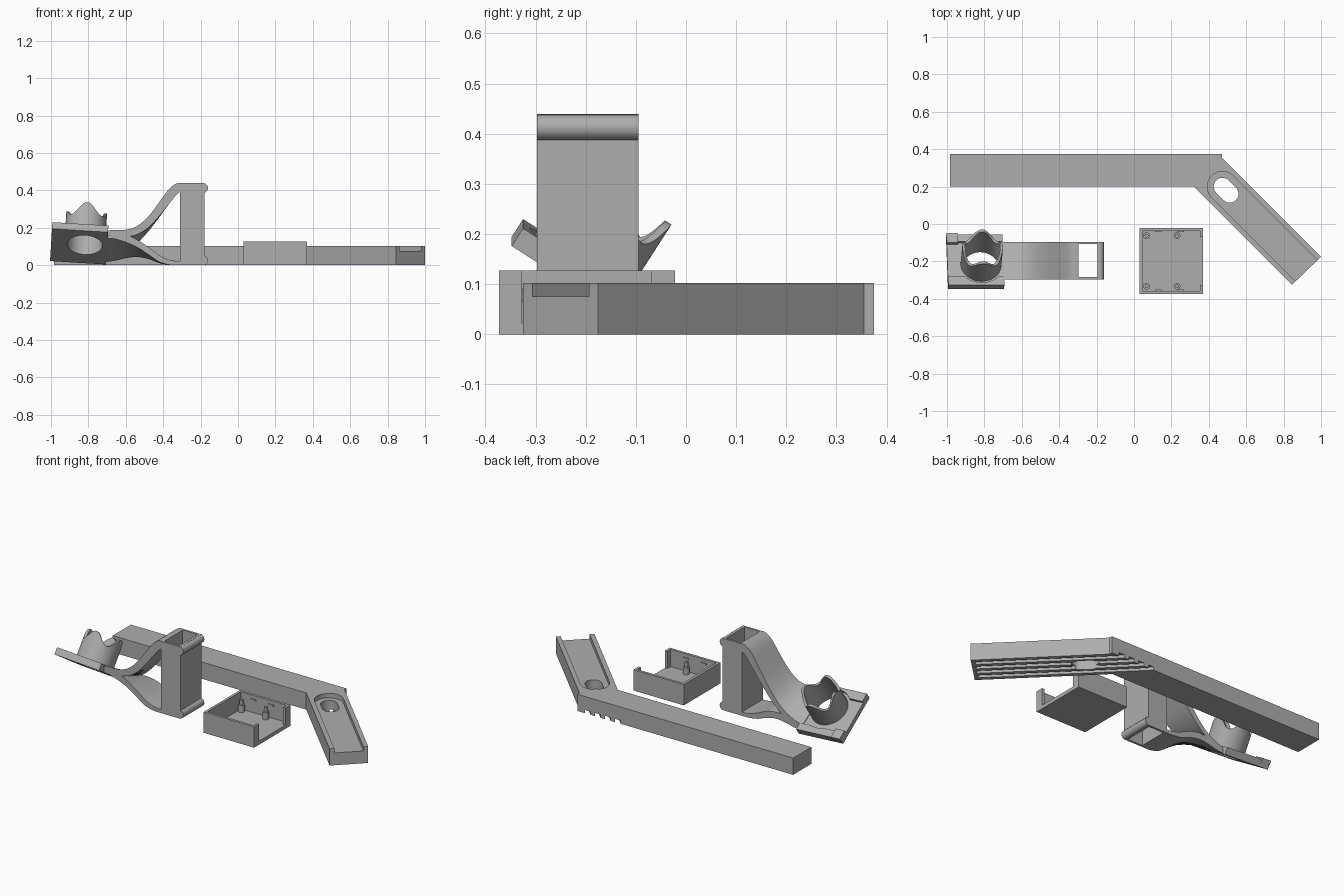
import bpy, bmesh, math
from mathutils import Matrix, Vector

if "Cube" in bpy.data.objects:
    bpy.data.objects.remove(bpy.data.objects["Cube"])

grey = bpy.data.materials.new("plain grey")
grey.diffuse_color = (0.42, 0.42, 0.42, 1)
grey.use_nodes = True
grey.node_tree.nodes["Principled BSDF"].inputs["Base Color"].default_value = grey.diffuse_color
I = Matrix.Identity(4)


def finish(name, bm, mat=I, smooth=False):
    bmesh.ops.recalc_face_normals(bm, faces=bm.faces)
    bm.transform(mat)
    me = bpy.data.meshes.new(name)
    bm.to_mesh(me)
    bm.free()
    me.materials.append(grey)
    ob = bpy.data.objects.new(name, me)
    bpy.context.collection.objects.link(ob)
    if smooth:
        bpy.context.view_layer.objects.active = ob
        bpy.ops.object.select_all(action='DESELECT')
        ob.select_set(True)
        bpy.ops.object.shade_smooth_by_angle(angle=math.radians(35))
    return ob


def prism(name, pts, z0, z1, mat=I, smooth=False):
    bm = bmesh.new()
    face = bm.faces.new([bm.verts.new((x, y, z0)) for x, y in pts])
    ext = bmesh.ops.extrude_face_region(bm, geom=[face])
    bmesh.ops.translate(bm, vec=(0, 0, z1 - z0),
                        verts=[v for v in ext["geom"] if isinstance(v, bmesh.types.BMVert)])
    return finish(name, bm, mat, smooth)


def box(name, x0, x1, y0, y1, z0, z1, mat=I):
    return prism(name, [(x0, y0), (x1, y0), (x1, y1), (x0, y1)], z0, z1, mat)


def capsule(a, b, r, n=20):
    # outline of a slot of radius r running from a to b
    t = math.atan2(b[1] - a[1], b[0] - a[0])
    pts = []
    for c, start in ((b, t - math.pi / 2), (a, t + math.pi / 2)):
        pts += [(c[0] + r * math.cos(start + math.pi * i / n),
                 c[1] + r * math.sin(start + math.pi * i / n)) for i in range(n + 1)]
    return pts


def circle(x, y, r, n=48):
    return [(x + r * math.cos(2 * math.pi * i / n), y + r * math.sin(2 * math.pi * i / n))
            for i in range(n)]


def cut(ob, *cutters):
    bpy.context.view_layer.objects.active = ob
    for c in cutters:
        m = ob.modifiers.new("cut", 'BOOLEAN')
        m.operation, m.solver, m.object = 'DIFFERENCE', 'EXACT', c
        bpy.ops.object.modifier_apply(modifier=m.name)
        bpy.data.objects.remove(c)


# --- Bent arm with channel, slot and grooved underside
arm = prism("bent_arm", [(-0.985, 0.2), (0.32, 0.2), (0.845, -0.325), (1.0, -0.175),
                         (0.47, 0.355), (0.47, 0.375), (-0.985, 0.375)], 0, 0.102)
along = Matrix.Translation((0.473, 0.2, 0)) @ Matrix.Rotation(-math.pi / 4, 4, 'Z')
cut(arm,
    prism("channel", capsule((0, 0), (0.9, 0), 0.081), 0.075, 0.2, along),
    prism("slot", capsule((0, 0), (0.055, 0), 0.047), -0.1, 0.2, along))
for i in range(4):
    y = -0.072 + 0.048 * i
    cut(arm, box("groove", -0.45, 0.615, y - 0.013, y + 0.013, -0.1, 0.02, along))

# --- Open tray with a gap in the right wall
tray = box("tray", 0.03, 0.37, -0.373, -0.022, 0, 0.127)
cut(tray, box("inside", 0.046, 0.354, -0.357, -0.038, 0.022, 0.3),
    box("gap", 0.3, 0.5, -0.327, -0.07, 0.022, 0.3))
for y in (-0.333, -0.062):
    for x in (0.067, 0.23):
        prism("tray_post", circle(x, y, 0.018, 20), 0.015, 0.065, smooth=True)
        prism("tray_pin", circle(x, y, 0.010, 16), 0.06, 0.092, smooth=True)
for y in (-0.357, -0.038):
    for x in (0.13, 0.25):
        box("tray_clip", x - 0.018, x + 0.018, y - 0.006, y + 0.006, 0.095, 0.105)

# --- Upright rectangular sleeve with rounded lips
Y0, Y1 = -0.297, -0.095
sleeve = box("sleeve", -0.31, -0.18, Y0, Y1, 0, 0.438)
cut(sleeve, box("bore", -0.297, -0.196, Y0 + 0.013, Y1 - 0.013, -0.1, 0.6))
upright = Matrix.Translation((0, Y1, 0)) @ Matrix.Rotation(math.pi / 2, 4, 'X')
for z in (0.0255, 0.4125):
    pts = [(-0.19, z - 0.0255)]
    pts += [(-0.186 + 0.0255 * math.cos(a), z + 0.0255 * math.sin(a))
            for a in [math.pi * (i / 12 - 0.5) for i in range(13)]]
    prism("sleeve_lip", pts + [(-0.19, z + 0.0255)], 0, Y1 - Y0, upright, True)


# --- Two curved twisting arms from the sleeve to the plate
def curved_arm(name, stations):
    # stations: x, top, bottom, sideways tilt; smoothed with Catmull-Rom steps
    dense = []
    for i in range(len(stations) - 1):
        p = [Vector(stations[max(0, min(len(stations) - 1, i + k))]) for k in (-1, 0, 1, 2)]
        for s in range(6):
            t = s / 6
            dense.append(0.5 * (2 * p[1] + (p[2] - p[0]) * t
                                + (2 * p[0] - 5 * p[1] + 4 * p[2] - p[3]) * t * t
                                + (3 * p[1] - p[0] - 3 * p[2] + p[3]) * t ** 3))
    dense.append(Vector(stations[-1]))
    bm = bmesh.new()
    rings = []
    for x, top, bottom, tilt in dense:
        rings.append([bm.verts.new((x, y, z - tilt * (y - (Y0 + Y1) / 2)))
                      for y, z in ((Y0, bottom), (Y1, bottom), (Y1, top), (Y0, top))])
    for a, b in zip(rings, rings[1:]):
        for k in range(4):
            bm.faces.new((a[k], a[(k + 1) % 4], b[(k + 1) % 4], b[k]))
    bm.faces.new(rings[0])
    bm.faces.new(rings[-1])
    finish(name, bm, smooth=True)


curved_arm("upper_arm", [(-0.30, 0.438, 0.40, 0), (-0.33, 0.436, 0.375, 0),
                         (-0.37, 0.405, 0.325, 0), (-0.42, 0.335, 0.26, 0.03),
                         (-0.48, 0.25, 0.19, 0.10), (-0.54, 0.185, 0.14, 0.24),
                         (-0.60, 0.147, 0.11, 0.42), (-0.66, 0.13, 0.095, 0.58),
                         (-0.72, 0.118, 0.085, 0.64)])
curved_arm("lower_arm", [(-0.30, 0.022, 0, 0), (-0.36, 0.026, 0.001, 0),
                         (-0.42, 0.05, 0.014, 0.03), (-0.48, 0.085, 0.045, 0.12),
                         (-0.54, 0.11, 0.07, 0.26), (-0.60, 0.122, 0.08, 0.42),
                         (-0.66, 0.12, 0.082, 0.58), (-0.72, 0.113, 0.08, 0.64)])

# --- Tilted plate with a hole and raised rails
tilt = (Matrix.Translation((-0.85, -0.213, 0.099)) @ Matrix.Rotation(math.radians(3.5), 4, 'Y')
        @ Matrix.Rotation(math.radians(-32.7), 4, 'X'))
CX, CY = 0.03, -0.02
plate = box("tilted_plate", -0.15, 0.15, -0.16, 0.16, 0, 0.028, tilt)
cut(plate, prism("hole", circle(CX, CY, 0.094), -0.1, 0.1, tilt))
for name, a, b in (("front_rail", -0.16, -0.105), ("back_rail", 0.115, 0.16)):
    rail = box(name, -0.15, 0.15, a, b, 0.026, 0.042, tilt)
    cut(rail, prism("clearance", circle(CX, CY, 0.142 if b > 0 else 0.125), -0.1, 0.2, tilt))
box("corner_tab", -0.15, -0.09, 0.105, 0.165, 0.026, 0.05, tilt)

# --- Round socket with a scalloped rim
bm = bmesh.new()
N = 64
rings = []
for i in range(N):
    a = 2 * math.pi * i / N
    top = 0.172 + 0.03 * math.cos(4 * a)
    rings.append([bm.verts.new((CX + r * math.cos(a), CY + r * math.sin(a), z))
                  for r, z in ((0.109, 0.005), (0.109, top), (0.094, top), (0.094, 0.005))])
for i in range(N):
    p, q = rings[i], rings[(i + 1) % N]
    for k in range(4):
        bm.faces.new((p[k], p[(k + 1) % 4], q[(k + 1) % 4], q[k]))
finish("round_socket", bm, tilt, True)
